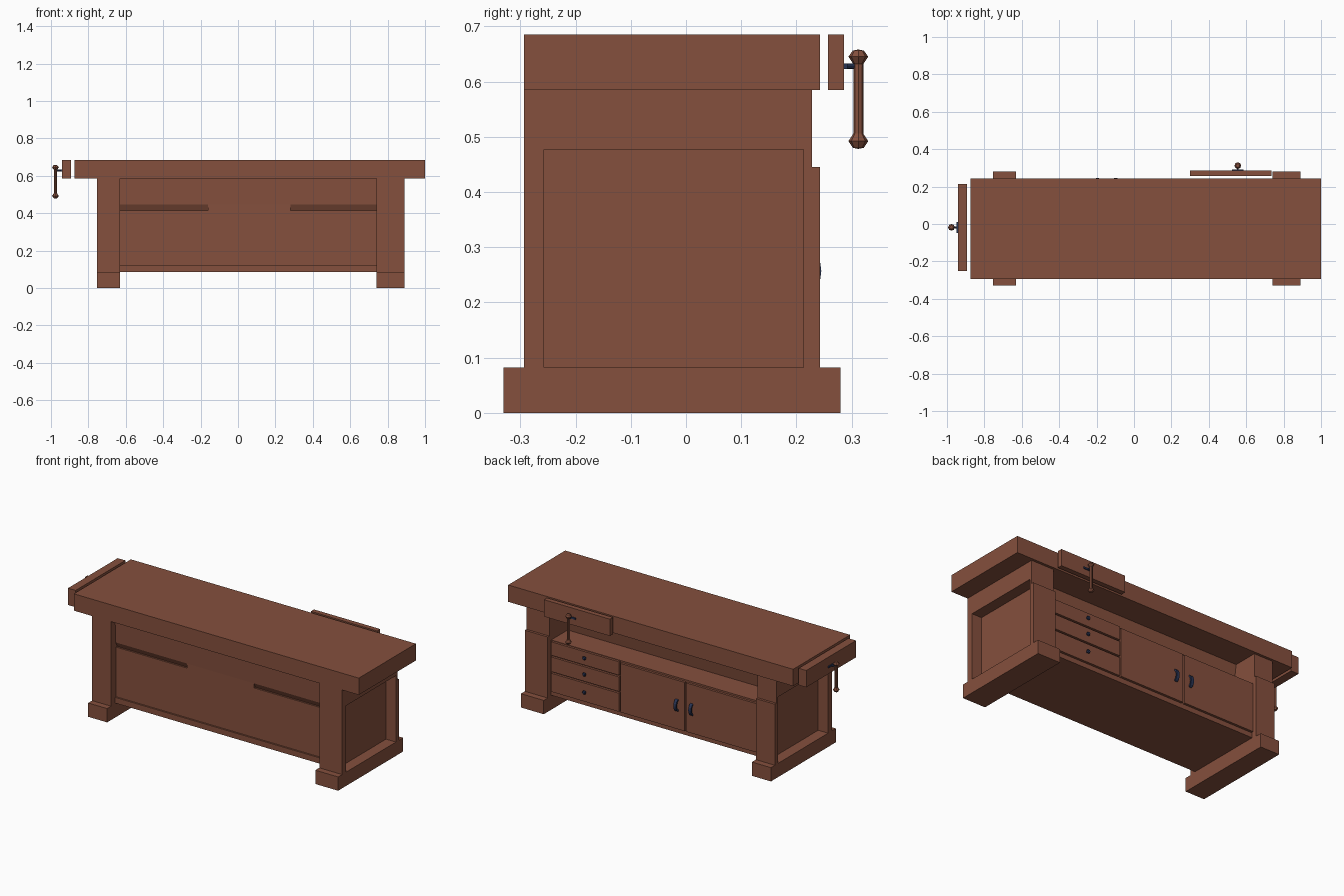
import bpy, bmesh, math
from mathutils import Vector

if "Cube" in bpy.data.objects:
    bpy.data.objects.remove(bpy.data.objects["Cube"])


def material(name, col):
    m = bpy.data.materials.new(name)
    m.diffuse_color = (*col, 1)
    m.use_nodes = True
    m.node_tree.nodes["Principled BSDF"].inputs["Base Color"].default_value = m.diffuse_color
    return m


WOOD = material("brown_wood", (0.235, 0.08, 0.047))
IRON = material("dark_iron", (0.022, 0.035, 0.09))


def finish(name, bm, mat):
    bmesh.ops.recalc_face_normals(bm, faces=bm.faces)
    me = bpy.data.meshes.new(name)
    bm.to_mesh(me)
    bm.free()
    me.materials.append(mat)
    ob = bpy.data.objects.new(name, me)
    bpy.context.collection.objects.link(ob)
    return ob


def box(name, x, y, z, mat=WOOD):
    bm = bmesh.new()
    bmesh.ops.create_cube(bm, size=1)
    for v in bm.verts:
        v.co = Vector([(r[0] + r[1]) / 2 + c * (r[1] - r[0])
                       for c, r in zip(v.co, (x, y, z))])
    return finish(name, bm, mat)


def prism(name, x, profile, mat=WOOD):
    """Extrude a (y, z) outline along x."""
    bm = bmesh.new()
    f = bm.faces.new([bm.verts.new((x[0], y, z)) for y, z in profile])
    g = bmesh.ops.extrude_face_region(bm, geom=[f])
    bmesh.ops.translate(bm, vec=(x[1] - x[0], 0, 0),
                        verts=[v for v in g["geom"] if isinstance(v, bmesh.types.BMVert)])
    return finish(name, bm, mat)


def lathe(name, loc, profile, mat, sides=8, axis="Z"):
    """Turn (radius, height) points around an axis."""
    bm = bmesh.new()
    vs = [bm.verts.new((r, 0, h)) for r, h in profile]
    es = [bm.edges.new(p) for p in zip(vs, vs[1:])]
    bmesh.ops.spin(bm, geom=vs + es, cent=(0, 0, 0), axis=(0, 0, 1),
                   angle=2 * math.pi, steps=sides, use_duplicate=False)
    bmesh.ops.remove_doubles(bm, verts=bm.verts, dist=1e-5)
    ob = finish(name, bm, mat)
    ob.location = loc
    if axis == "Y":
        ob.rotation_euler.x = -math.pi / 2
    if axis == "-X":
        ob.rotation_euler.y = -math.pi / 2
    return ob


# Bench top
box("bench_top", (-0.875, 1.0), (-0.293, 0.243), (0.585, 0.685))

# End frames: foot, posts, top rail and recessed panel
for side, out, inn in (("left", -0.755, -0.63), ("right", 0.89, 0.74)):
    s = 1 if out > inn else -1
    xr = (min(out, inn), max(out, inn))
    core = out - s * 0.065
    box(side + "_foot", xr, (-0.33, 0.28), (0, 0.082))
    box(side + "_front_post", xr, (-0.293, -0.257), (0.082, 0.585))
    prism(side + "_back_post", xr, [(0.213, 0.082), (0.243, 0.082), (0.243, 0.445),
                                    (0.228, 0.445), (0.228, 0.585), (0.213, 0.585)])
    box(side + "_top_rail", xr, (-0.257, 0.213), (0.477, 0.585))
    box(side + "_end_panel", (min(core, inn), max(core, inn)), (-0.257, 0.213), (0.082, 0.477))

# Cabinet body between the end frames
IN = (-0.63, 0.74)
box("cabinet_body", IN, (-0.245, 0.21), (0.086, 0.415))
box("front_bottom_rail", IN, (-0.255, -0.245), (0.086, 0.12))

# Block under the top, leaving an open shelf at the back
for name, x, low in (("left", (-0.63, -0.16), -0.235), ("middle", (-0.16, 0.28), -0.25),
                     ("right", (0.28, 0.74), -0.235)):
    prism(name + "_under_top_block", x, [(low, 0.415), (-0.25, 0.445), (-0.255, 0.585),
                                         (0.08, 0.585), (0.055, 0.415)])

# Drawers with small knobs
for i, (z0, z1, zk) in enumerate(((0.115, 0.225, 0.174), (0.235, 0.322, 0.281),
                                  (0.332, 0.412, 0.377))):
    box(f"drawer_{i + 1}", (0.285, 0.733), (0.205, 0.224), (z0, z1))
    lathe(f"drawer_knob_{i + 1}", (0.507, 0.223, zk),
          [(0, 0), (0.006, 0), (0.006, 0.006), (0.012, 0.01), (0.008, 0.017), (0, 0.018)],
          IRON, axis="Y")

# Doors with curved pulls
for name, x, hx in (("left", (-0.625, -0.158), -0.195), ("right", (-0.147, 0.275), -0.097)):
    box(name + "_door", x, (0.205, 0.224), (0.115, 0.405))
    arc = [(0.222 + 0.023 * math.sin(t), 0.257 - 0.036 * math.cos(t))
           for t in [math.pi * k / 8 for k in range(9)]]
    inner = [(0.222 + 0.014 * math.sin(t), 0.257 - 0.026 * math.cos(t))
             for t in [math.pi * k / 8 for k in range(8, -1, -1)]]
    prism(name + "_door_pull", (hx - 0.009, hx + 0.009), arc + inner, IRON)

# Vise jaws
box("back_vise_jaw", (0.30, 0.735), (0.257, 0.286), (0.585, 0.685))
box("end_vise_jaw", (-0.942, -0.892), (-0.252, 0.215), (0.585, 0.685))

# Vise screws, plates and turned handles
GRIP = [(0, 0.478), (0.01, 0.48), (0.018, 0.492), (0.01, 0.504), (0.009, 0.506),
        (0.009, 0.632), (0.01, 0.633), (0.018, 0.645), (0.01, 0.656), (0, 0.658)]
SCREW = [(0, 0), (0.005, 0), (0.005, 0.036), (0, 0.036)]
lathe("back_vise_screw", (0.555, 0.284, 0.628), SCREW, IRON, axis="Y")
box("back_vise_plate", (0.525, 0.585), (0.285, 0.292), (0.623, 0.633), IRON)
lathe("back_vise_handle", (0.555, 0.312, 0), GRIP, WOOD)
lathe("end_vise_screw", (-0.94, -0.018, 0.628), SCREW, IRON, axis="-X")
box("end_vise_plate", (-0.948, -0.941), (-0.048, 0.012), (0.623, 0.633), IRON)
lathe("end_vise_handle", (-0.976, -0.018, 0), GRIP, WOOD)
